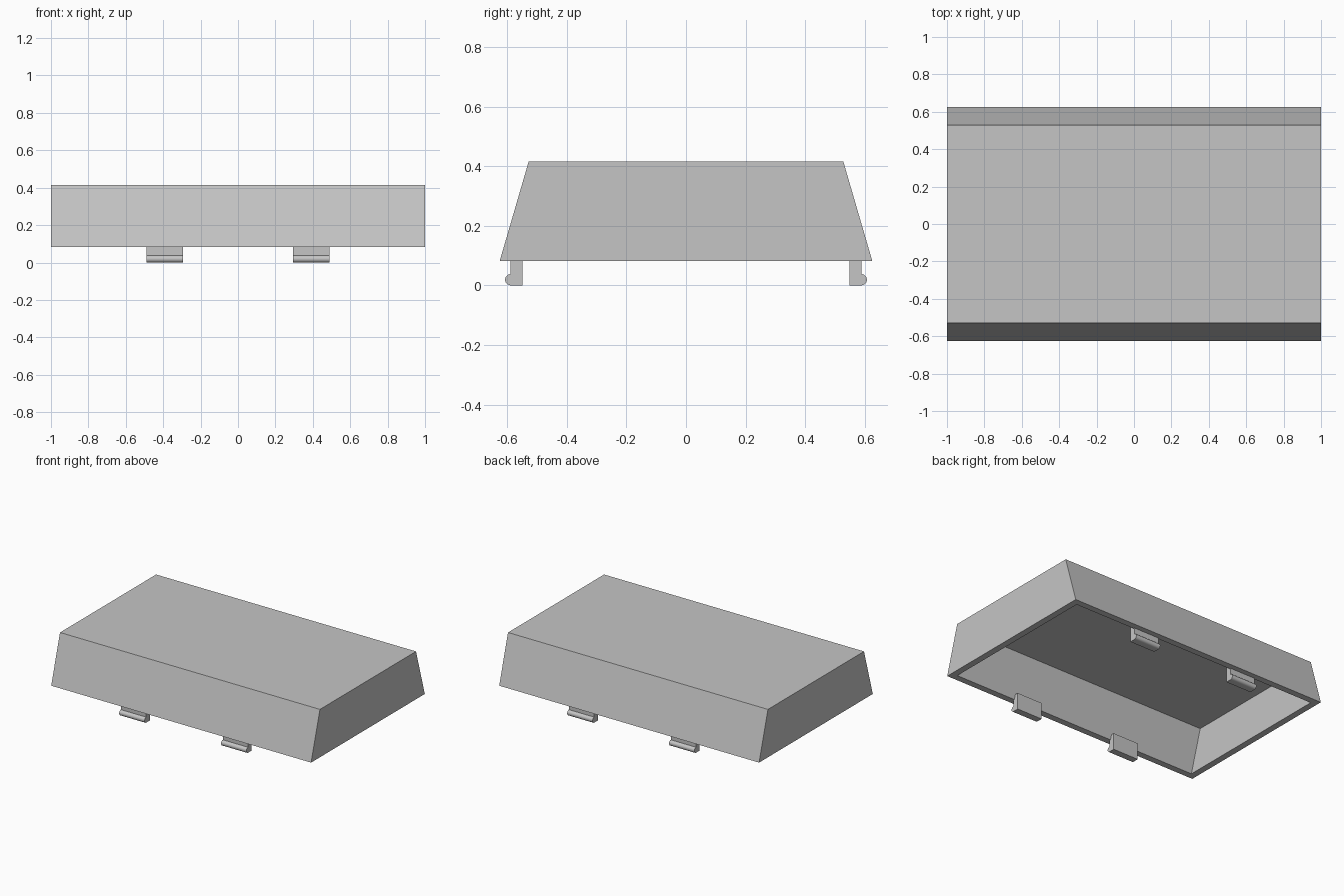
import bpy
import bmesh
from math import radians, sin, cos

cube = bpy.data.objects.get("Cube")
if cube:
    bpy.data.objects.remove(cube, do_unlink=True)

grey = bpy.data.materials.new("light grey plastic")
grey.use_nodes = True
colour = (0.56, 0.56, 0.56, 1)
grey.diffuse_color = colour
grey.node_tree.nodes["Principled BSDF"].inputs["Base Color"].default_value = colour


def finish(bm, name):
    bmesh.ops.recalc_face_normals(bm, faces=bm.faces)
    mesh = bpy.data.meshes.new(name)
    bm.to_mesh(mesh)
    bm.free()
    mesh.materials.append(grey)
    obj = bpy.data.objects.new(name, mesh)
    bpy.context.collection.objects.link(obj)
    return obj


# Hollow cover: sloped front and back, upright ends, open underneath
RIM, TOP, WALL = 0.082, 0.415, 0.045
rings = [
    (1, 0.528, TOP),
    (1, 0.625, RIM),
    (1 - WALL, 0.625 - WALL, RIM),
    (1 - WALL, 0.494, TOP - WALL),
]
bm = bmesh.new()
loops = [[bm.verts.new((sx * x, sy * y, z))
          for sx, sy in ((-1, -1), (1, -1), (1, 1), (-1, 1))]
         for x, y, z in rings]
for upper, lower in zip(loops, loops[1:]):
    for i in range(4):
        j = (i + 1) % 4
        bm.faces.new((upper[i], upper[j], lower[j], lower[i]))
bm.faces.new(loops[0])
bm.faces.new(loops[-1])
finish(bm, "cover_shell")


# Snap clips: flat tongue with a rounded bead along its lower outer edge
def clip(name, x, side):
    inner, outer, root, r = 0.548, 0.588, 0.115, 0.019
    steps = 10
    bead = [(outer + r * cos(a), r + r * sin(a))
            for a in (radians(-90 + 180 * k / steps) for k in range(steps + 1))]
    profile = [(inner, root), (inner, 0)] + bead + [(outer, root)]
    # merge the bead end into the tongue's outer face
    bm = bmesh.new()
    face = bm.faces.new([bm.verts.new((x - 0.0975, side * y, z)) for y, z in profile])
    new = bmesh.ops.extrude_face_region(bm, geom=[face])["geom"]
    bmesh.ops.translate(bm, vec=(0.195, 0, 0),
                        verts=[v for v in new if isinstance(v, bmesh.types.BMVert)])
    bmesh.ops.remove_doubles(bm, verts=bm.verts, dist=0.0001)
    obj = finish(bm, name)
    bpy.ops.object.select_all(action='DESELECT')
    obj.select_set(True)
    bpy.context.view_layer.objects.active = obj
    bpy.ops.object.shade_smooth_by_angle(angle=radians(30))


for side, end in ((-1, "front"), (1, "back")):
    for x, hand in ((-0.392, "right"), (0.392, "left")):
        clip(f"{end}_{hand}_clip", x, side)
